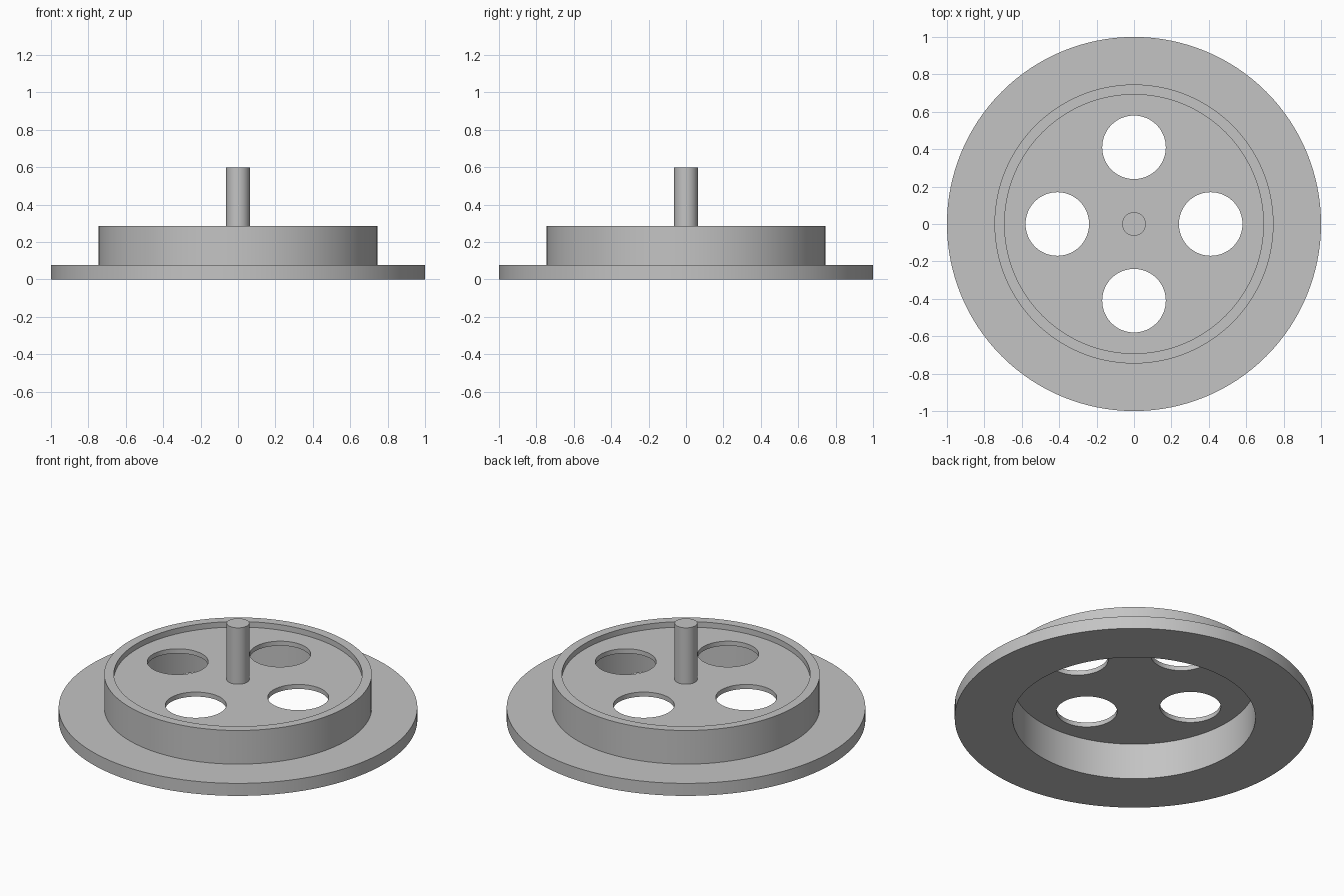
import bpy, bmesh, math

cube = bpy.data.objects.get("Cube")
if cube:
    bpy.data.objects.remove(cube)

SEGMENTS = 128

grey = bpy.data.materials.new("plain grey")
grey.use_nodes = True
grey.diffuse_color = (0.55, 0.55, 0.55, 1)
grey.node_tree.nodes["Principled BSDF"].inputs["Base Color"].default_value = grey.diffuse_color


def activate(obj):
    bpy.ops.object.select_all(action='DESELECT')
    obj.select_set(True)
    bpy.context.view_layer.objects.active = obj


def lathe(name, profile):
    """Spin a (radius, height) profile around the z axis."""
    bm = bmesh.new()
    verts = [bm.verts.new((r, 0, z)) for r, z in profile]
    edges = [bm.edges.new(pair) for pair in zip(verts, verts[1:])]
    bmesh.ops.spin(bm, geom=verts + edges, cent=(0, 0, 0), axis=(0, 0, 1),
                   angle=math.tau, steps=SEGMENTS, use_duplicate=False)
    bmesh.ops.remove_doubles(bm, verts=bm.verts, dist=0.0001)
    bmesh.ops.recalc_face_normals(bm, faces=bm.faces)
    mesh = bpy.data.meshes.new(name)
    bm.to_mesh(mesh)
    bm.free()
    mesh.materials.append(grey)
    obj = bpy.data.objects.new(name, mesh)
    bpy.context.collection.objects.link(obj)
    return obj


# Flange, raised wall and recessed web in one profile, open underneath
web_bottom, web_top = 0.222, 0.25
housing = lathe("flanged_housing", [
    (0, web_bottom), (0.677, web_bottom), (0.677, 0), (1, 0), (1, 0.077),
    (0.746, 0.077), (0.746, 0.284), (0.692, 0.284), (0.692, web_top), (0, web_top)])

# Four round holes through the web
for i in range(4):
    angle = i * math.pi / 2
    bpy.ops.mesh.primitive_cylinder_add(
        vertices=64, radius=0.17, depth=0.2,
        location=(0.41 * math.cos(angle), 0.41 * math.sin(angle), 0.235))
    cutter = bpy.context.object
    cutter.name = "hole_cutter"
    cutter.hide_render = True
    cutter.data.materials.append(grey)
    cut = housing.modifiers.new("hole", 'BOOLEAN')
    cut.operation = 'DIFFERENCE'
    cut.solver = 'EXACT'
    cut.object = cutter
    activate(housing)
    bpy.ops.object.modifier_apply(modifier=cut.name)
    bpy.data.objects.remove(cutter)

# Centre post standing on the web
post_base, post_top = 0.24, 0.597
bpy.ops.mesh.primitive_cylinder_add(
    vertices=64, radius=0.063, depth=post_top - post_base,
    location=(0, 0, (post_base + post_top) / 2))
post = bpy.context.object
post.name = "centre_post"
post.data.materials.append(grey)

for obj in (housing, post):
    activate(obj)
    bpy.ops.object.shade_smooth_by_angle(angle=math.radians(30))
